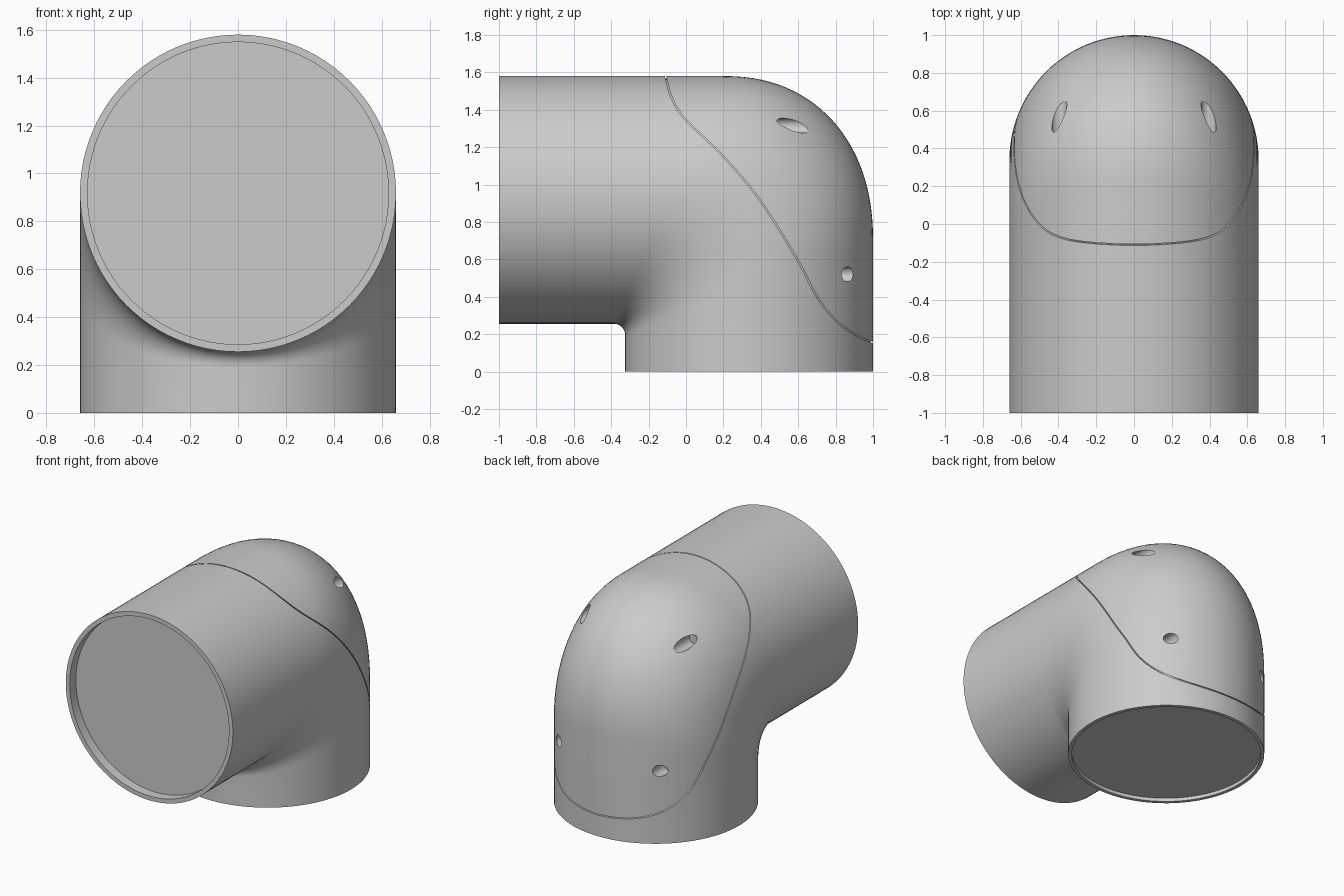
import bpy, bmesh, math
from mathutils import Vector

if "Cube" in bpy.data.objects:
    bpy.data.objects.remove(bpy.data.objects["Cube"])

SEG, R = 96, 0.66


def elbow_sections(steps=28):
    """Inner/outer profile point pairs (y, z) from the front mouth to the bottom mouth."""
    pairs = [((-1, 0.255), (-1, 1.58))]
    for f in (0.33, 0.66):
        pairs.append(((-1 + 0.61 * f, 0.255), (-1 + 1.2 * f, 1.58)))
    for i in range(steps + 1):
        a = math.pi / 2 * i / steps
        s, c = math.sin(a), math.cos(a)
        inner = (-0.385 + 0.06 * s, 0.195 + 0.06 * c)
        outer = (0.2 + 0.8 * s ** (2 / 2.2), 0.7 + 0.88 * c ** (2 / 2.2))
        pairs.append((inner, outer))
    pairs.append(((-0.325, 0.1), (1, 0.35)))
    pairs.append(((-0.325, 0), (1, 0)))
    return [(Vector(a), Vector(b)) for a, b in pairs]


def finish(bm, name, hide=False):
    bmesh.ops.recalc_face_normals(bm, faces=bm.faces)
    me = bpy.data.meshes.new(name)
    bm.to_mesh(me)
    bm.free()
    ob = bpy.data.objects.new(name, me)
    bpy.context.collection.objects.link(ob)
    ob.hide_render = hide
    return ob


def make_elbow(name, inset=0.0, recessed=True, hide=False):
    bm = bmesh.new()

    def ring(pair, shrink, shift=(0, 0)):
        mid = (pair[0] + pair[1]) / 2 + Vector(shift)
        half = (pair[1] - pair[0]) / 2
        half = half * (1 - shrink / half.length)
        out = []
        for k in range(SEG):
            t = 2 * math.pi * k / SEG
            p = mid + half * math.cos(t)
            out.append(bm.verts.new(((R - shrink) * math.sin(t), p.x, p.y)))
        return out

    secs = elbow_sections()
    rings = [ring(s, inset) for s in secs]
    if recessed:  # rims and set-back end discs
        rings = ([ring(secs[0], 0.031, (0.07, 0)), ring(secs[0], 0.031)] + rings +
                 [ring(secs[-1], 0.025), ring(secs[-1], 0.025, (0, 0.025))])
    for a, b in zip(rings, rings[1:]):
        for k in range(SEG):
            j = (k + 1) % SEG
            bm.faces.new((a[k], a[j], b[j], b[k]))
    bm.faces.new(rings[0])
    bm.faces.new(rings[-1])
    return finish(bm, name, hide)


def smooth_path(pts, n=6):
    """Catmull-Rom curve through the points."""
    P = [Vector(p) for p in pts]
    P = [2 * P[0] - P[1]] + P + [2 * P[-1] - P[-2]]
    out = []
    for a, b, c, d in zip(P, P[1:], P[2:], P[3:]):
        for i in range(n):
            t = i / n
            out.append(0.5 * (2 * b + (c - a) * t + (2 * a - 5 * b + 4 * c - d) * t * t
                              + (3 * b - a - 3 * c + d) * t ** 3))
    return out + [P[-2]]


def make_seam(name, pts, width):
    path = smooth_path(pts)
    bm = bmesh.new()
    rows = []
    for i, p in enumerate(path):
        d = (path[min(i + 1, len(path) - 1)] - path[max(i - 1, 0)]).normalized()
        n = Vector((-d.y, d.x)) * width / 2
        rows.append([bm.verts.new((x, q.x, q.y))
                     for x, q in ((-1, p - n), (1, p - n), (1, p + n), (-1, p + n))])
    for a, b in zip(rows, rows[1:]):
        for k in range(4):
            j = (k + 1) % 4
            bm.faces.new((a[k], a[j], b[j], b[k]))
    bm.faces.new(rows[0])
    bm.faces.new(rows[-1])
    return finish(bm, name, True)


def subtract(ob, cutter):
    m = ob.modifiers.new("cut", 'BOOLEAN')
    m.operation, m.solver, m.object = 'DIFFERENCE', 'EXACT', cutter
    bpy.context.view_layer.objects.active = ob
    bpy.ops.object.modifier_apply(modifier=m.name)
    bpy.data.objects.remove(cutter)


# Main elbow shell
body = make_elbow("pipe_elbow")

# Shallow seam outlining the rear cover
seam = make_seam("seam_cutter",
                 [(-0.14, 1.68), (-0.11, 1.58), (-0.075, 1.46), (0, 1.345), (0.2, 1.15),
                  (0.4, 0.91), (0.6, 0.59), (0.7, 0.4), (0.8, 0.275), (0.9, 0.2),
                  (1.0, 0.155), (1.1, 0.12)], 0.007)
subtract(seam, make_elbow("seam_floor", 0.015, False, True))
subtract(body, seam)

# Screw holes bored from the back, mirrored left and right
for x, z, y0 in ((0.395, 1.315, 0.47), (0.4, 0.52, 0.76)):
    for side in (-1, 1):
        bpy.ops.mesh.primitive_cylinder_add(vertices=32, radius=0.04, depth=1.0,
                                            location=(side * x, y0 + 0.5, z),
                                            rotation=(math.pi / 2, 0, 0))
        subtract(body, bpy.context.object)

bpy.ops.object.select_all(action='DESELECT')
body.select_set(True)
bpy.context.view_layer.objects.active = body
bpy.ops.object.shade_smooth_by_angle(angle=math.radians(30))
